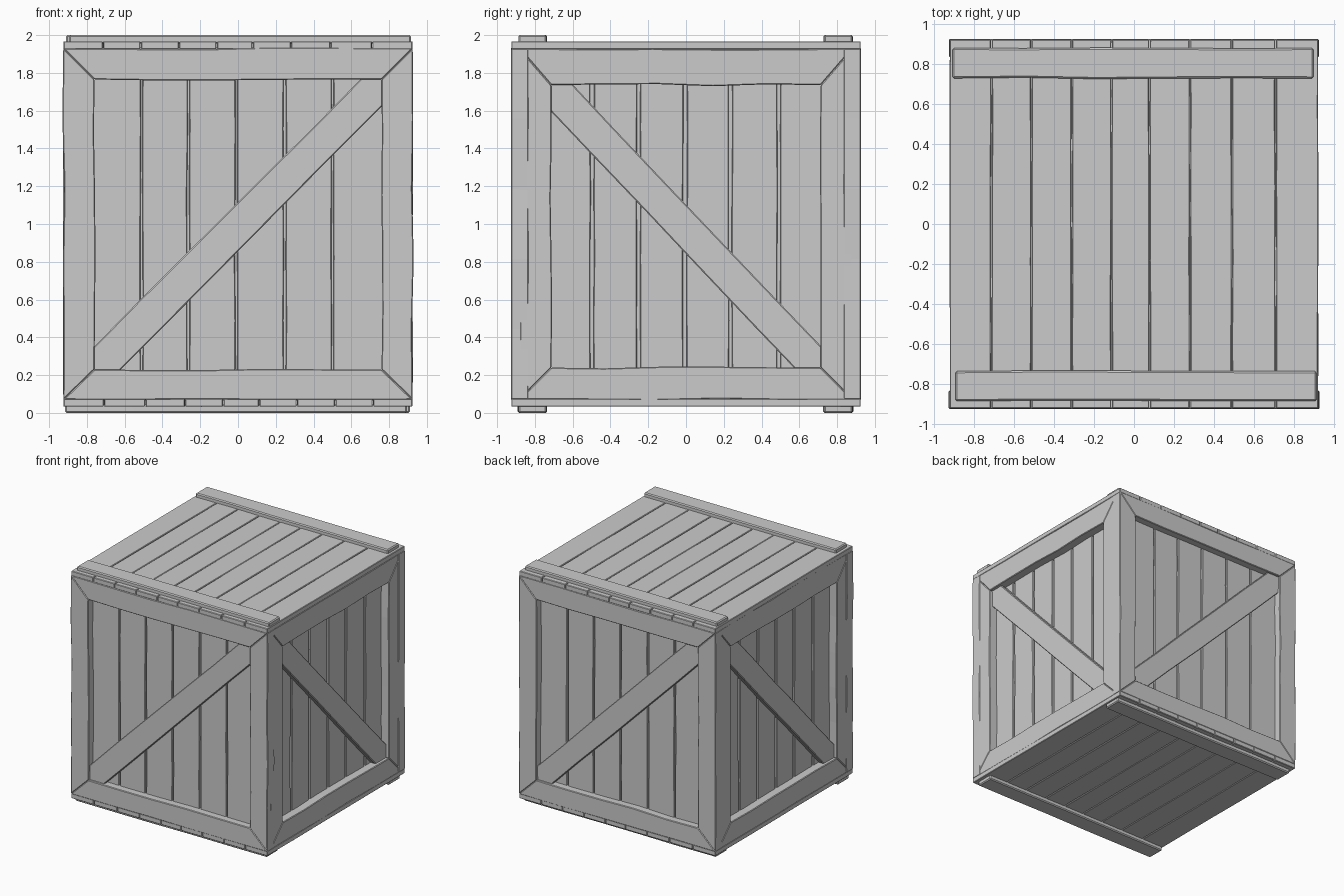
import bpy, bmesh, random
from math import pi
from mathutils import Matrix, Vector

if "Cube" in bpy.data.objects:
    bpy.data.objects.remove(bpy.data.objects["Cube"])

random.seed(4)
UP_PLANE = Matrix.Identity(4)                      # local (u, v, depth) = (x, y, z)
FRONT = Matrix.Rotation(pi / 2, 4, 'X')            # local (u, v, depth) = (x, z, -y)


def plank(name, edge_a, edge_b, d0, d1, mat, wobble=0.004, segs=5, bevel=0.006):
    """Plank between two long edges, slightly uneven, thick from depth d0 to d1."""
    bm = bmesh.new()
    rings = []
    for i in range(segs + 1):
        t = i / segs
        a = Vector(edge_a[0]).lerp(Vector(edge_a[1]), t)
        b = Vector(edge_b[0]).lerp(Vector(edge_b[1]), t)
        if 0 < i < segs:
            across = (b - a).normalized()
            a += across * random.uniform(-wobble, wobble)
            b += across * random.uniform(-wobble, wobble)
        pts = [(*a, d0), (*b, d0), (*b, d1), (*a, d1)]
        rings.append([bm.verts.new(mat @ Vector(p)) for p in pts])
    for r, s in zip(rings, rings[1:]):
        for k in range(4):
            n = (k + 1) % 4
            bm.faces.new((r[k], r[n], s[n], s[k]))
    bm.faces.new(rings[0])
    bm.faces.new(rings[-1])
    bmesh.ops.recalc_face_normals(bm, faces=bm.faces)
    mesh = bpy.data.meshes.new(name)
    bm.to_mesh(mesh)
    bm.free()
    ob = bpy.data.objects.new(name, mesh)
    bpy.context.collection.objects.link(ob)
    if bevel:
        mod = ob.modifiers.new("worn_edges", 'BEVEL')
        mod.width = bevel
        mod.segments = 1
        mod.limit_method = 'ANGLE'
    return ob


def boards(name, cuts, v0, v1, gap, d0, d1, mat, wobble):
    """Row of upright boards between neighbouring cut positions."""
    for i, (l, r) in enumerate(zip(cuts, cuts[1:])):
        l, r = l + gap / 2, r - gap / 2
        plank(f"{name}_board_{i + 1}", ((l, v0), (l, v1)), ((r, v0), (r, v1)),
              d0, d1, mat, wobble, bevel=0.004)


def wall(name, mat, ou, iu, iz, d_out, d_brace, d_board, cuts, gap, brace):
    """Recessed boards, diagonal brace and mitred frame of one side."""
    back = d_board - 0.03
    boards(name, cuts, 0.15, 1.85, gap, back, d_board, mat, 0.003)
    plank(name + "_brace", *brace, back, d_brace, mat)
    z0, z1 = 0.07, 1.93
    outer = [(-ou, z0), (ou, z0), (ou, z1), (-ou, z1)]
    inner = [(-iu, iz[0]), (iu, iz[0]), (iu, iz[1]), (-iu, iz[1])]
    for i, part in enumerate(("bottom_rail", "right_post", "top_rail", "left_post")):
        j = (i + 1) % 4
        plank(f"{name}_{part}", (outer[i], outer[j]), (inner[i], inner[j]),
              back, d_out, mat, 0.006, bevel=0.005)


# Inner liner behind the board gaps
plank("liner", ((-0.83, -0.84), (-0.83, 0.84)), ((0.83, -0.84), (0.83, 0.84)),
      0.065, 1.935, UP_PLANE, 0, 1, 0)

# Front and back walls, then right and left walls
front_brace = (((-0.84, 0.27), (0.72, 1.84)), ((-0.70, 0.15), (0.85, 1.71)))
side_brace = (((-0.68, 1.825), (0.79, 0.275)), ((-0.79, 1.675), (0.65, 0.157)))
for k, (a, b) in enumerate((("front", "right"), ("back", "left"))):
    turn = Matrix.Rotation(pi * k, 4, 'Z')
    wall(a + "_wall", turn @ FRONT, 0.925, 0.76, (0.23, 1.765), 0.927, 0.907, 0.865,
         (-0.80, -0.51, -0.263, -0.01, 0.247, 0.50, 0.80), 0.01, front_brace)
    wall(b + "_wall", turn @ Matrix.Rotation(pi / 2, 4, 'Z') @ FRONT,
         0.882, 0.713, (0.24, 1.735), 0.922, 0.895, 0.85,
         (-0.80, -0.497, -0.25, -0.005, 0.235, 0.492, 0.80), 0.018, side_brace)

# Lid and base: nine boards and two cross battens each
flip = Matrix.Translation((0, 0, 1)) @ Matrix.Rotation(pi, 4, 'Y') @ Matrix.Translation((0, 0, -1))
for name, mat in (("lid", UP_PLANE), ("base", flip)):
    boards(name, (-0.925, -0.715, -0.515, -0.312, -0.112, 0.078, 0.28, 0.49, 0.71, 0.925),
           -0.925, 0.925, 0.004, 1.925, 1.967, mat, 0.002)
    for part, x0, x1, y0, y1 in (("front_batten", -0.895, 0.915, -0.888, -0.738),
                                 ("back_batten", -0.91, 0.90, 0.73, 0.882)):
        plank(f"{name}_{part}", ((x0, y0), (x1, y0)), ((x0, y1), (x1, y1)),
              1.955, 2.0, mat, 0.004, bevel=0.008)
